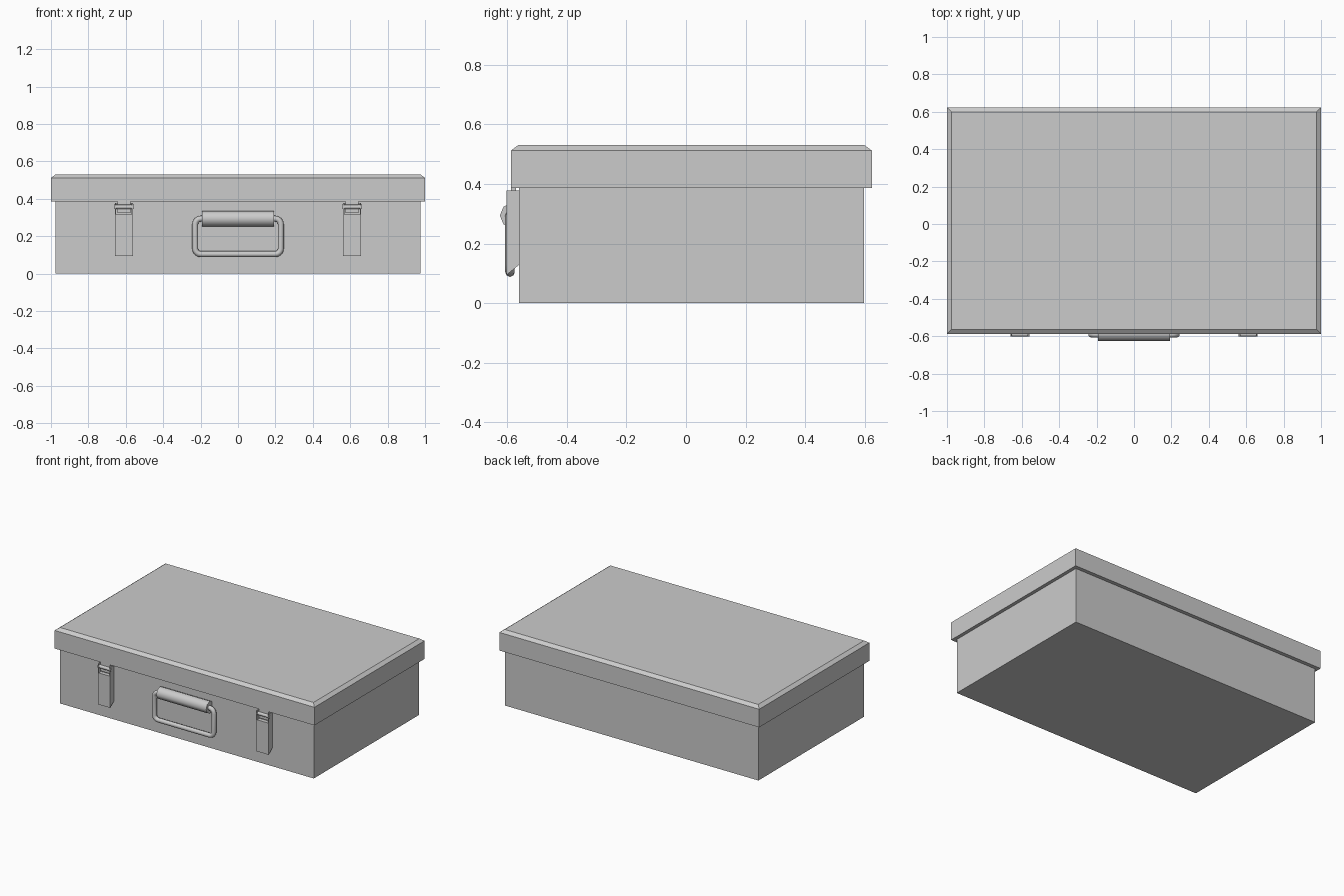
import bpy, bmesh, math
from mathutils import Matrix, Vector

if "Cube" in bpy.data.objects:
    bpy.data.objects.remove(bpy.data.objects["Cube"])


def finish(name, bm, smooth=False):
    bmesh.ops.recalc_face_normals(bm, faces=bm.faces)
    me = bpy.data.meshes.new(name)
    bm.to_mesh(me)
    bm.free()
    ob = bpy.data.objects.new(name, me)
    bpy.context.collection.objects.link(ob)
    if smooth:
        bpy.ops.object.select_all(action='DESELECT')
        ob.select_set(True)
        bpy.context.view_layer.objects.active = ob
        bpy.ops.object.shade_smooth_by_angle(angle=math.radians(50))
    return ob


def box(name, x0, x1, y0, y1, z0, z1, chamfer=None):
    bm = bmesh.new()
    bmesh.ops.create_cube(bm, size=1)
    for v in bm.verts:
        v.co = (x0 if v.co.x < 0 else x1, y0 if v.co.y < 0 else y1,
                z0 if v.co.z < 0 else z1)
    if chamfer:  # narrower, raised top face
        inset, rise = chamfer
        top = [f for f in bm.faces if f.normal.z > 0.9]
        bmesh.ops.inset_region(bm, faces=top, thickness=inset)
        for v in top[0].verts:
            v.co.z += rise
    return finish(name, bm)


def side_prism(name, profile, x0, x1):
    bm = bmesh.new()
    face = bm.faces.new([bm.verts.new((x0, y, z)) for y, z in profile])
    ext = bmesh.ops.extrude_face_region(bm, geom=[face])
    bmesh.ops.translate(bm, vec=(x1 - x0, 0, 0),
                        verts=[e for e in ext['geom'] if isinstance(e, bmesh.types.BMVert)])
    return finish(name, bm)


def rod(name, centre, length, radius, sides=8):
    bm = bmesh.new()
    bmesh.ops.create_cone(bm, cap_ends=True, segments=sides, radius1=radius,
                          radius2=radius, depth=length,
                          matrix=Matrix.Translation(centre) @ Matrix.Rotation(math.pi / 2, 4, 'Y'))
    return finish(name, bm, smooth=True)


# Case body and chamfered lid
box("case_body", -0.976, 0.976, -0.561, 0.598, 0, 0.40)
box("lid", -1, 1, -0.588, 0.624, 0.386, 0.512, chamfer=(0.034, 0.018))

# Latches: tapered plate, side cheeks, hook and pin
for side, cx in (("left", -0.61), ("right", 0.61)):
    w = 0.048
    side_prism(f"{side}_latch_plate",
               [(-0.555, 0.128), (-0.561, 0.128), (-0.602, 0.095),
                (-0.602, 0.315), (-0.575, 0.315), (-0.575, 0.378), (-0.555, 0.378)],
               cx - w, cx + w)
    for s in (-1, 1):
        a, b = sorted((cx + s * w, cx + s * (w - 0.007)))
        box(f"{side}_latch_cheek", a, b, -0.602, -0.57, 0.31, 0.378)
    box(f"{side}_latch_hook", cx - 0.035, cx + 0.035, -0.588, -0.57, 0.325, 0.386)
    rod(f"{side}_latch_pin", (cx, -0.59, 0.357), 0.102, 0.012)

# Handle loop: rounded rectangle swept with a round section
hx, z0, z1, r = 0.229, 0.104, 0.294, 0.03
y, t = -0.591, 0.016
path = []
for px, pz, start in ((hx - r, z1 - r, 0), (-hx + r, z1 - r, 90),
                      (-hx + r, z0 + r, 180), (hx - r, z0 + r, 270)):
    for k in range(5):
        a = math.radians(start + k * 22.5)
        d = Vector((math.cos(a), 0, math.sin(a)))
        path.append((Vector((px, y, pz)) + d * r, d))
bm = bmesh.new()
rings = [[bm.verts.new(p + d * t * math.cos(j * math.pi / 4)
                       + Vector((0, t * math.sin(j * math.pi / 4), 0)))
          for j in range(8)] for p, d in path]
for i, ring in enumerate(rings):
    nxt = rings[(i + 1) % len(rings)]
    for j in range(8):
        k = (j + 1) % 8
        bm.faces.new((ring[j], ring[k], nxt[k], nxt[j]))
finish("handle_loop", bm, smooth=True)

# Handle grip
rod("handle_grip", (0, -0.583, 0.294), 0.384, 0.042)
